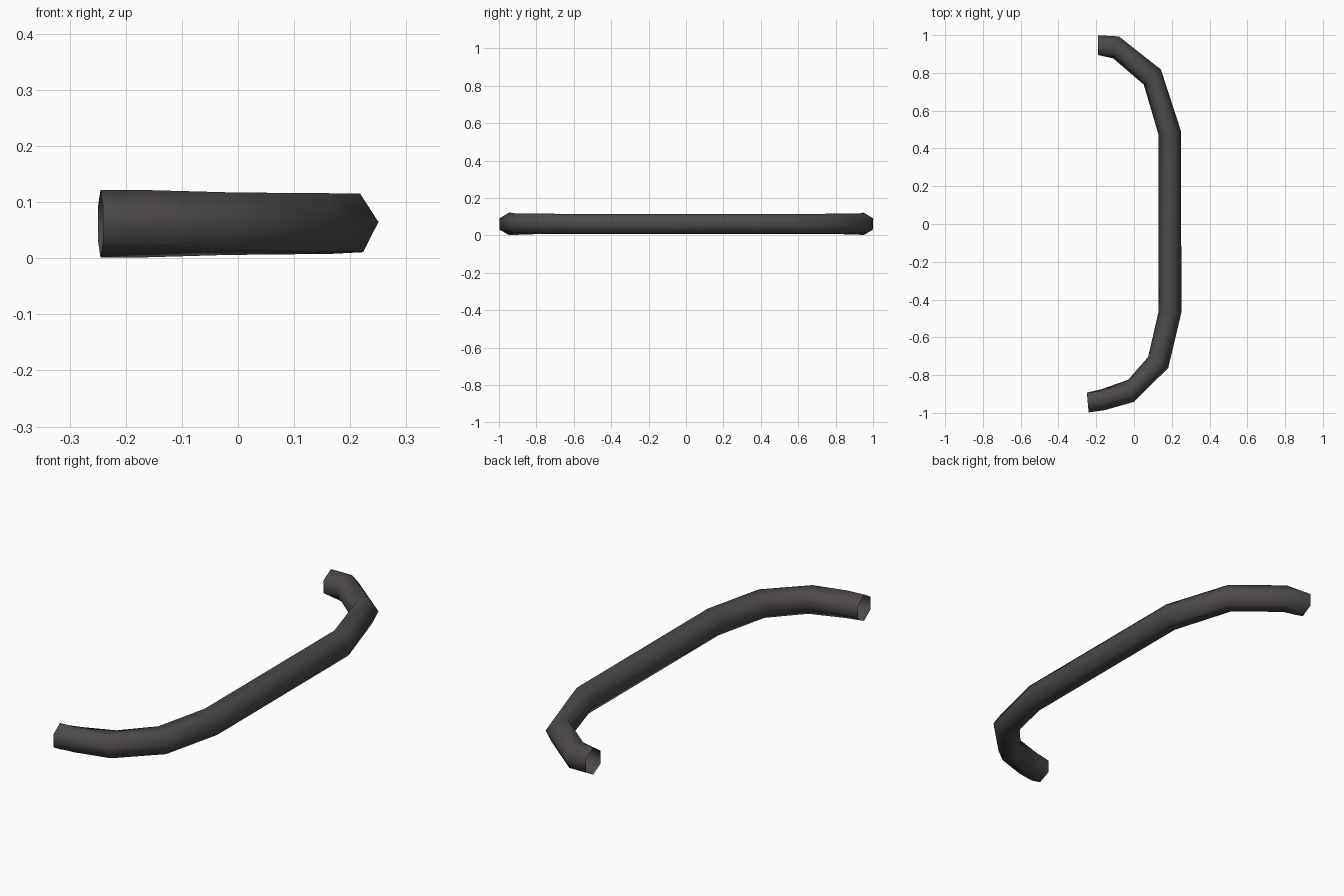
import bpy, bmesh
from math import radians, cos, sin, pi
from mathutils import Vector

if "Cube" in bpy.data.objects:
    bpy.data.objects.remove(bpy.data.objects["Cube"])

SIDES, RADIUS, MID_Z = 6, 0.0605, 0.0615

# Stations along the bar: centre x, centre y, outward heading, twist of the hexagon
stations = [
    (-0.190, 0.947, 90, 30),
    (-0.095, 0.935, 75, 8),
    (0.097, 0.778, 41, 4),
    (0.190, 0.480, 8, 3),
    (0.190, -0.468, -3, 3),
    (0.128, -0.733, -28, 4),
    (-0.015, -0.883, -75, 7),
    (-0.163, -0.930, -81, 22),
    (-0.245, -0.945, -85, 30),
]

metal = bpy.data.materials.new("dark grey")
metal.diffuse_color = (0.075, 0.067, 0.072, 1)
metal.use_nodes = True
metal.node_tree.nodes["Principled BSDF"].inputs["Base Color"].default_value = metal.diffuse_color

# Open-ended hexagonal tube swept through the stations
bm = bmesh.new()
rings = []
for x, y, heading, twist in stations:
    h = radians(heading)
    out = Vector((cos(h), sin(h), 0))
    ring = []
    for i in range(SIDES):
        a = 2 * pi * i / SIDES + radians(twist)
        p = Vector((x, y, MID_Z)) + RADIUS * (out * cos(a) + Vector((0, 0, sin(a))))
        ring.append(bm.verts.new(p))
    rings.append(ring)
for r0, r1 in zip(rings, rings[1:]):
    for i in range(SIDES):
        j = (i + 1) % SIDES
        f = bm.faces.new((r0[i], r0[j], r1[j], r1[i]))
        f.smooth = True
bmesh.ops.recalc_face_normals(bm, faces=bm.faces)
# Make sure the tube faces outward
mid = [f for f in bm.faces if abs(f.calc_center_median().y) < 0.1]
if sum(f.normal.dot(f.calc_center_median() - Vector((0.19, 0.006, MID_Z))) for f in mid) < 0:
    bmesh.ops.reverse_faces(bm, faces=bm.faces)

mesh = bpy.data.meshes.new("curved_bar")
bm.to_mesh(mesh)
bm.free()
mesh.materials.append(metal)
bar = bpy.data.objects.new("curved_bar", mesh)
bpy.context.collection.objects.link(bar)
